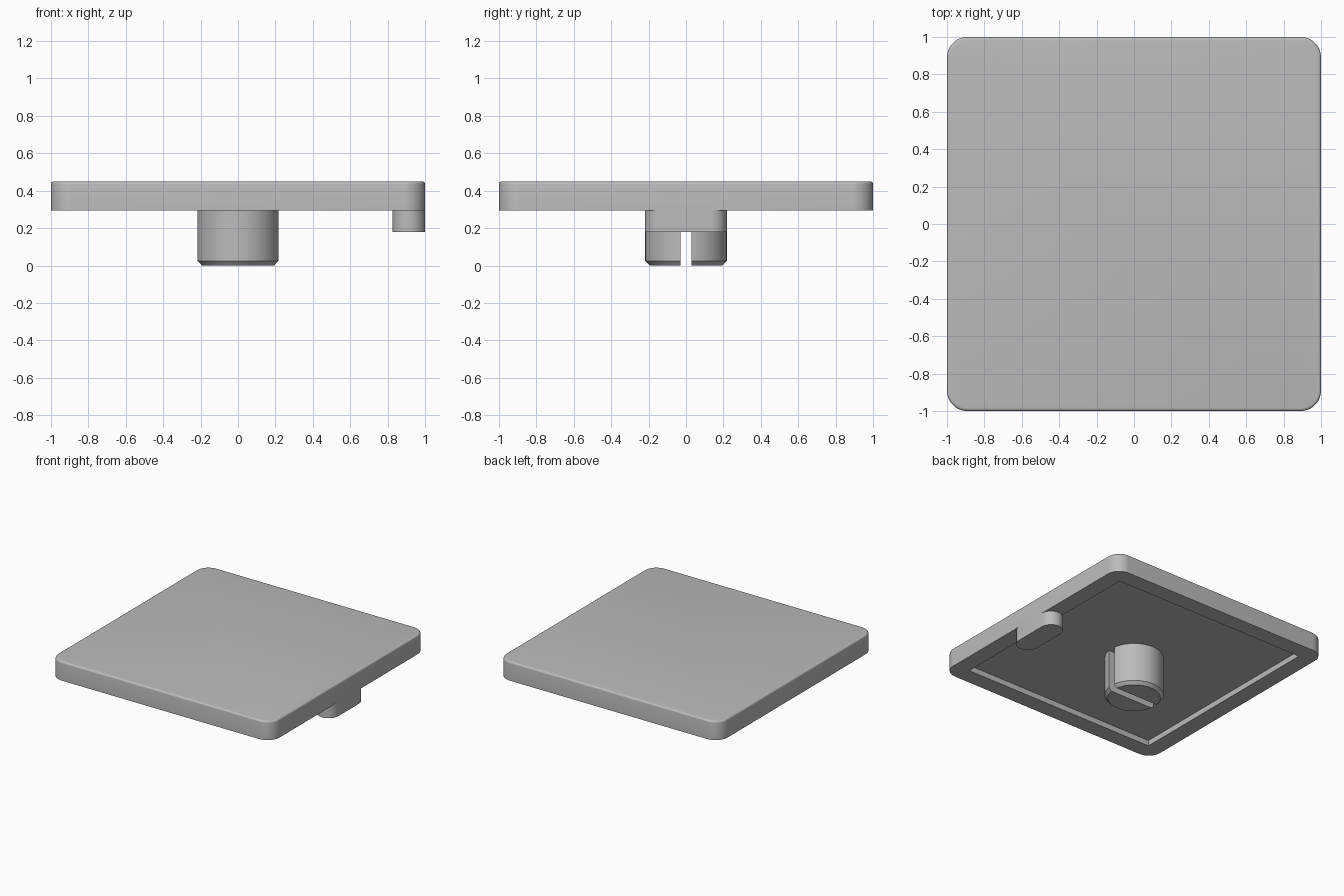
import bpy, bmesh
from math import sin, cos, asin, pi, radians
from mathutils import Vector

if "Cube" in bpy.data.objects:
    bpy.data.objects.remove(bpy.data.objects["Cube"], do_unlink=True)

grey = bpy.data.materials.new("plain grey")
grey.use_nodes = True
colour = (0.5, 0.5, 0.5, 1)
grey.diffuse_color = colour
grey.node_tree.nodes["Principled BSDF"].inputs["Base Color"].default_value = colour

RIM, CEILING, TOP = 0.295, 0.34, 0.45


def rounded_rect(hx, hy, r, z, cx=0, steps=12):
    """Ring of points around a rectangle with rounded corners."""
    ring = []
    for q, (sx, sy) in enumerate([(1, 1), (-1, 1), (-1, -1), (1, -1)]):
        for i in range(steps + 1):
            a = (q + i / steps) * pi / 2
            ring.append(Vector((cx + sx * (hx - r) + r * cos(a),
                                sy * (hy - r) + r * sin(a), z)))
    return ring


def half_disc(r, z, gap, side, steps=40):
    """Ring around one half of a disc split by a central slot."""
    a0 = asin(gap / r)
    angles = [a0 + (pi - 2 * a0) * i / steps for i in range(steps + 1)]
    return [Vector((side * r * cos(a), side * r * sin(a), z)) for a in angles]


def loft(name, rings):
    """Solid through a series of rings, capped at both ends."""
    bm = bmesh.new()
    loops = [[bm.verts.new(p) for p in ring] for ring in rings]
    n = len(loops[0])
    for a, b in zip(loops, loops[1:]):
        for i in range(n):
            j = (i + 1) % n
            bm.faces.new((a[i], a[j], b[j], b[i]))
    bm.faces.new(loops[0][::-1])
    bm.faces.new(loops[-1])
    bmesh.ops.remove_doubles(bm, verts=bm.verts, dist=1e-5)
    bmesh.ops.recalc_face_normals(bm, faces=bm.faces)
    mesh = bpy.data.meshes.new(name)
    bm.to_mesh(mesh)
    bm.free()
    mesh.materials.append(grey)
    obj = bpy.data.objects.new(name, mesh)
    bpy.context.collection.objects.link(obj)
    bpy.ops.object.select_all(action="DESELECT")
    obj.select_set(True)
    bpy.context.view_layer.objects.active = obj
    bpy.ops.object.shade_smooth_by_angle(angle=radians(30))
    return obj


# Plate: shallow square recess below, rounded corners, softened top edge
inner, corner, soft = 0.865, 0.11, 0.015
plate = [rounded_rect(inner, inner, 0, CEILING),
         rounded_rect(inner, inner, 0, RIM),
         rounded_rect(1, 1, corner, RIM)]
for k in range(5):
    a = k / 4 * pi / 2
    inset = soft * (1 - cos(a))
    plate.append(rounded_rect(1 - inset, 1 - inset, corner - inset,
                              TOP - soft + soft * sin(a)))
loft("plate", plate)

# Split post: two chamfered halves with a slot between them
for side, label in ((1, "back"), (-1, "front")):
    loft("post_half_" + label,
         [half_disc(r, z, 0.03, side)
          for r, z in ((0.195, 0), (0.218, 0.025), (0.218, CEILING + 0.005))])

# Edge tab: a round-ended block flush with the plate's left edge
half = 0.0875
loft("edge_tab", [rounded_rect(half, 0.22, half, z, cx=1 - half)
                  for z in (0.18, CEILING + 0.005)])
